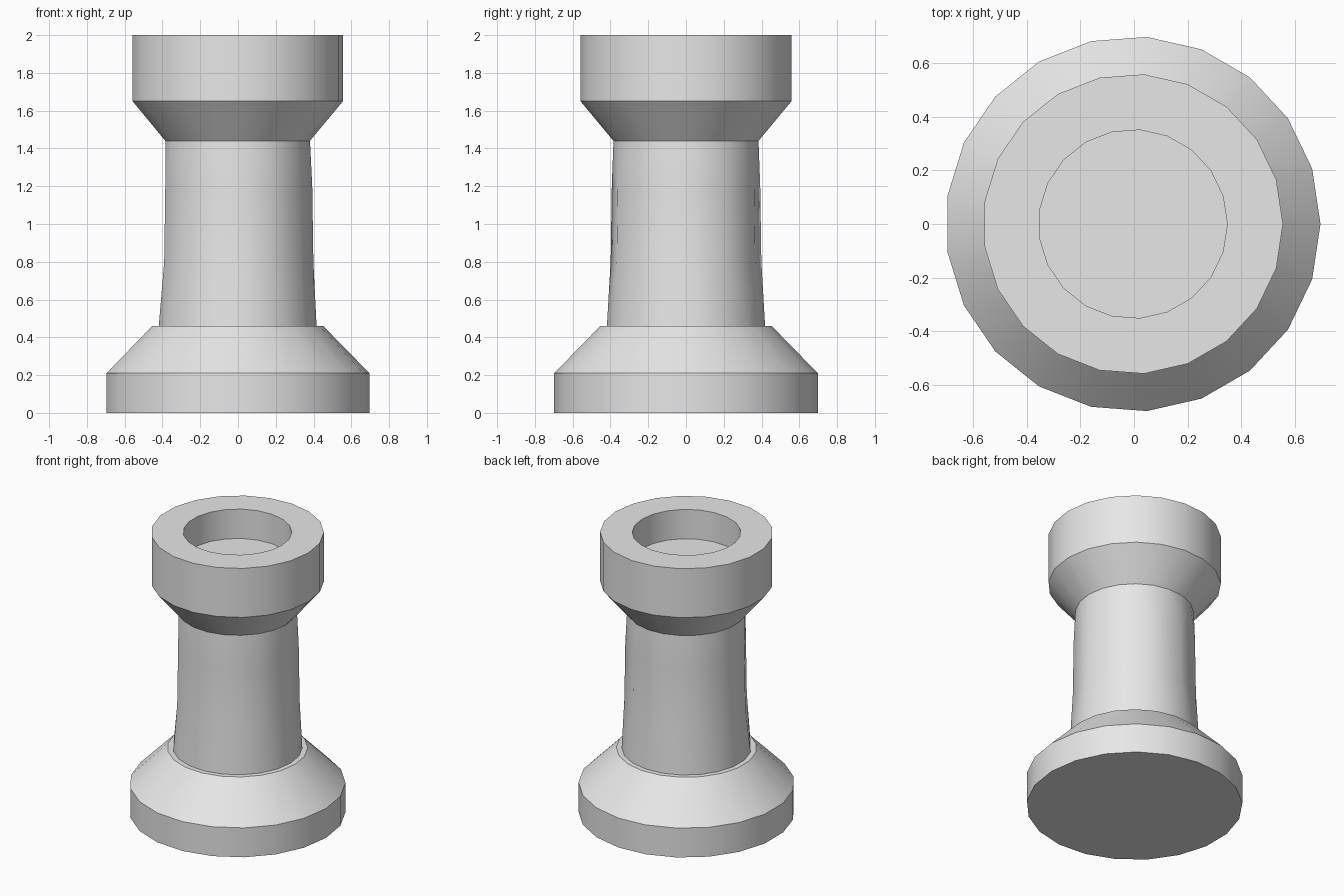
import bpy, bmesh
from math import cos, sin, tau, radians

cube = bpy.data.objects.get("Cube")
if cube:
    bpy.data.objects.remove(cube)

SIDES = 21
SHAFT_SIDES = 11
OFFSET = -0.004  # centres the odd-sided outline

grey = bpy.data.materials.new("light grey")
grey.use_nodes = True
grey.diffuse_color = (0.8, 0.8, 0.8, 1)
grey.node_tree.nodes["Principled BSDF"].inputs["Base Color"].default_value = (0.8, 0.8, 0.8, 1)


def ring(bm, radius, z, sides=SIDES):
    return [bm.verts.new((radius * cos(tau * i / sides) + OFFSET,
                          radius * sin(tau * i / sides), z)) for i in range(sides)]


def join(bm, low, high):
    """Connect two rings, zipping triangles when their counts differ."""
    n, m = len(low), len(high)
    if n == m:
        for i in range(n):
            k = (i + 1) % n
            bm.faces.new((low[i], low[k], high[k], high[i]))
        return
    i = j = 0
    while i < n or j < m:
        if j == m or (i < n and (i + 0.5) / n <= (j + 0.5) / m):
            bm.faces.new((low[i % n], low[(i + 1) % n], high[j % m]))
            i += 1
        else:
            bm.faces.new((low[i % n], high[(j + 1) % m], high[j % m]))
            j += 1


def turned(name, profile):
    """Stack rings given as (radius, z, sides) and cap both ends."""
    bm = bmesh.new()
    rings = [ring(bm, *p) for p in profile]
    for low, high in zip(rings, rings[1:]):
        join(bm, low, high)
    bm.faces.new(rings[0][::-1])
    bm.faces.new(rings[-1])
    bmesh.ops.recalc_face_normals(bm, faces=bm.faces)
    mesh = bpy.data.meshes.new(name)
    bm.to_mesh(mesh)
    bm.free()
    mesh.materials.append(grey)
    obj = bpy.data.objects.new(name, mesh)
    bpy.context.collection.objects.link(obj)
    bpy.ops.object.select_all(action="DESELECT")
    obj.select_set(True)
    bpy.context.view_layer.objects.active = obj
    bpy.ops.object.shade_smooth_by_angle(angle=radians(30))


# Base: straight foot and sloping shoulder
turned("base", [(0.70, 0, SIDES), (0.70, 0.21, SIDES), (0.455, 0.46, SIDES)])

# Shaft: round ends blending into a coarser middle
turned("shaft", [(0.42, 0.46, SIDES), (0.403, 0.80, SHAFT_SIDES),
                 (0.397, 1.20, SHAFT_SIDES), (0.385, 1.44, SIDES)])

# Head: flared collar, straight rim and a recessed well
turned("head", [(0.385, 1.44, SIDES), (0.56, 1.65, SIDES), (0.56, 2, SIDES),
                (0.352, 2, SIDES), (0.352, 1.79, SIDES)])
